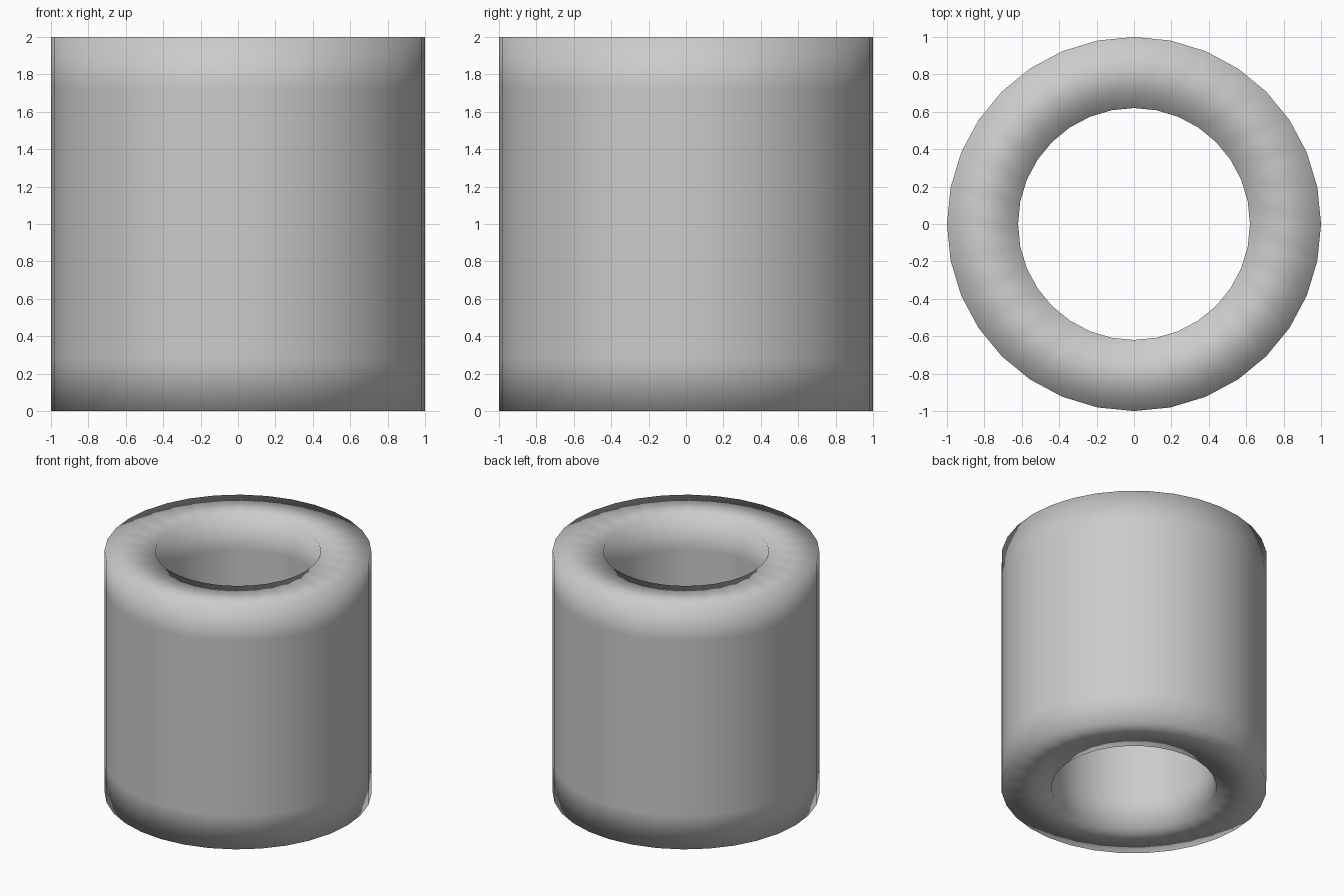
import bpy, bmesh, math

if "Cube" in bpy.data.objects:
    bpy.data.objects.remove(bpy.data.objects["Cube"])

SIDES, OUTER, INNER, HEIGHT, LOOP = 32, 1.0, 0.62, 2.0, 0.28

# Closed wall section (radius, height), with support loops near both ends
levels = [0, LOOP, HEIGHT - LOOP, HEIGHT]
profile = [(OUTER, z) for z in levels] + [(INNER, z) for z in reversed(levels)]

# Revolve the section around z
bm = bmesh.new()
rings = []
for i in range(SIDES):
    a = 2 * math.pi * i / SIDES
    rings.append([bm.verts.new((r * math.cos(a), r * math.sin(a), z)) for r, z in profile])
n = len(profile)
for i in range(SIDES):
    p, q = rings[i], rings[(i + 1) % SIDES]
    for j in range(n):
        k = (j + 1) % n
        bm.faces.new((p[j], q[j], q[k], p[k])).smooth = True
bmesh.ops.recalc_face_normals(bm, faces=bm.faces)

# Hollow tube, smooth across its rims
mesh = bpy.data.meshes.new("hollow_tube")
bm.to_mesh(mesh)
bm.free()
bpy.context.collection.objects.link(bpy.data.objects.new("hollow_tube", mesh))
